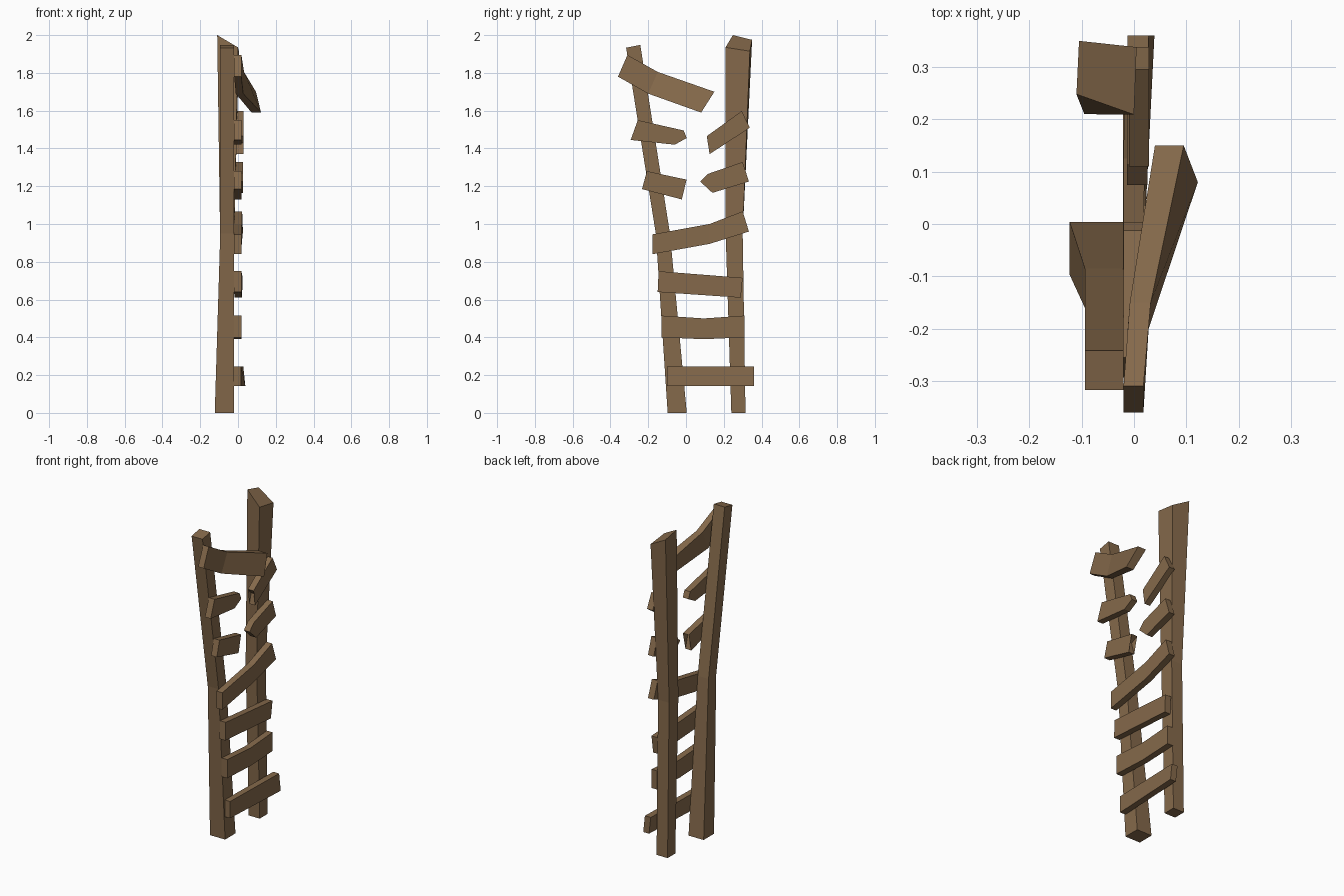
import bpy, bmesh

if "Cube" in bpy.data.objects:
    bpy.data.objects.remove(bpy.data.objects["Cube"])

wood = bpy.data.materials.new("brown_wood")
wood.diffuse_color = (0.235, 0.142, 0.07, 1)
wood.use_nodes = True
wood.node_tree.nodes["Principled BSDF"].inputs["Base Color"].default_value = wood.diffuse_color


def finish(name, bm):
    bmesh.ops.recalc_face_normals(bm, faces=bm.faces)
    me = bpy.data.meshes.new(name)
    bm.to_mesh(me)
    bm.free()
    me.materials.append(wood)
    bpy.context.collection.objects.link(bpy.data.objects.new(name, me))


def loft(name, rings):
    """Four-sided bar through a list of four-corner rings."""
    bm = bmesh.new()
    vs = [[bm.verts.new(p) for p in r] for r in rings]
    for a, b in zip(vs, vs[1:]):
        for i in range(4):
            j = (i + 1) % 4
            bm.faces.new((a[i], a[j], b[j], b[i]))
    bm.faces.new(vs[0])
    bm.faces.new(vs[-1])
    finish(name, bm)


def rect(x0, x1, y0, y1, z, dz=0):
    return [(x0, y0, z), (x1, y0, z), (x1, y1, z + dz), (x0, y1, z + dz)]


def bar(name, sections):
    """Whole rung: sections are (y, z, x_back, x_front) for top then bottom."""
    rings = []
    for (ty, tz, tb, tf), (by, bz, bb, bf) in sections:
        rings.append([(tb, ty, tz), (tf, ty, tz), (bf, by, bz), (bb, by, bz)])
    loft(name, rings)


def broken(name, outline, x_back):
    """Snapped rung: side outline in (y, z) given thickness along x."""
    bm = bmesh.new()
    back = [bm.verts.new((x_back, y, z)) for y, z in outline]
    front = [bm.verts.new((x_back + 0.039, y, z)) for y, z in outline]
    bm.faces.new(back)
    bm.faces.new(front)
    n = len(back)
    for i in range(n):
        j = (i + 1) % n
        bm.faces.new((back[i], back[j], front[j], front[i]))
    bmesh.ops.triangulate(bm, faces=[f for f in bm.faces if len(f.verts) > 4])
    finish(name, bm)


# Upright rails, each bent at mid height
loft("near_rail", [rect(-.123, -.02, -.097, .004, 0),
                   rect(-.094, -.02, -.16, -.085, .95),
                   rect(-.094, -.02, -.317, -.242, 1.933, .015)])
loft("far_rail", [rect(-.095, -.02, .24, .315, 0),
                  rect(-.095, -.02, .21, .30, .95),
                  [(-.11, .248, 2.0), (0, .209, 1.935),
                   (.005, .338, 1.915), (-.105, .35, 1.975)]])

# Whole rungs
bar("rung_1", [((-.10, .245, -.022, .016), (-.10, .142, -.022, .016)),
               ((.36, .245, -.012, .028), (.36, .142, 0, .039))])
bar("rung_2", [((-.13, .515, -.021, .018), (-.13, .40, -.021, .018)),
               ((.095, .50, -.021, .018), (.095, .39, -.021, .018)),
               ((.31, .515, -.021, .018), (.31, .40, -.021, .018))])
bar("rung_3", [((-.145, .75, -.021, .018), (-.15, .64, -.021, .018)),
               ((.30, .715, -.014, .025), (.29, .61, -.018, .021))])
bar("rung_4", [((-.178, .945, -.021, .018), (-.178, .84, -.021, .018)),
               ((.125, 1.0, -.02, .02), (.125, .895, -.02, .02)),
               ((.30, 1.067, -.018, .022), (.333, .96, -.014, .026))])
bar("rung_7", [((-.31, 1.895, -.02, .018), (-.36, 1.78, -.02, .018)),
               ((-.15, 1.805, -.008, .032), (-.20, 1.69, -.012, .028)),
               ((.15, 1.70, .04, .095), (.08, 1.59, .072, .122))])

# Snapped rungs
broken("rung_5_near", [(-.207, 1.28), (-.045, 1.245), (.003, 1.235), (-.045, 1.21),
                       (-.022, 1.13), (-.233, 1.185)], -.02)
broken("rung_5_far", [(.115, 1.265), (.30, 1.328), (.333, 1.225), (.14, 1.165),
                      (.075, 1.225)], -.013)
broken("rung_6_near", [(-.255, 1.55), (-.012, 1.495), (.004, 1.455), (-.06, 1.42),
                       (-.293, 1.445)], -.02)
broken("rung_6_far", [(.11, 1.465), (.295, 1.598), (.338, 1.51), (.125, 1.37),
                      (.143, 1.43)], -.01)
